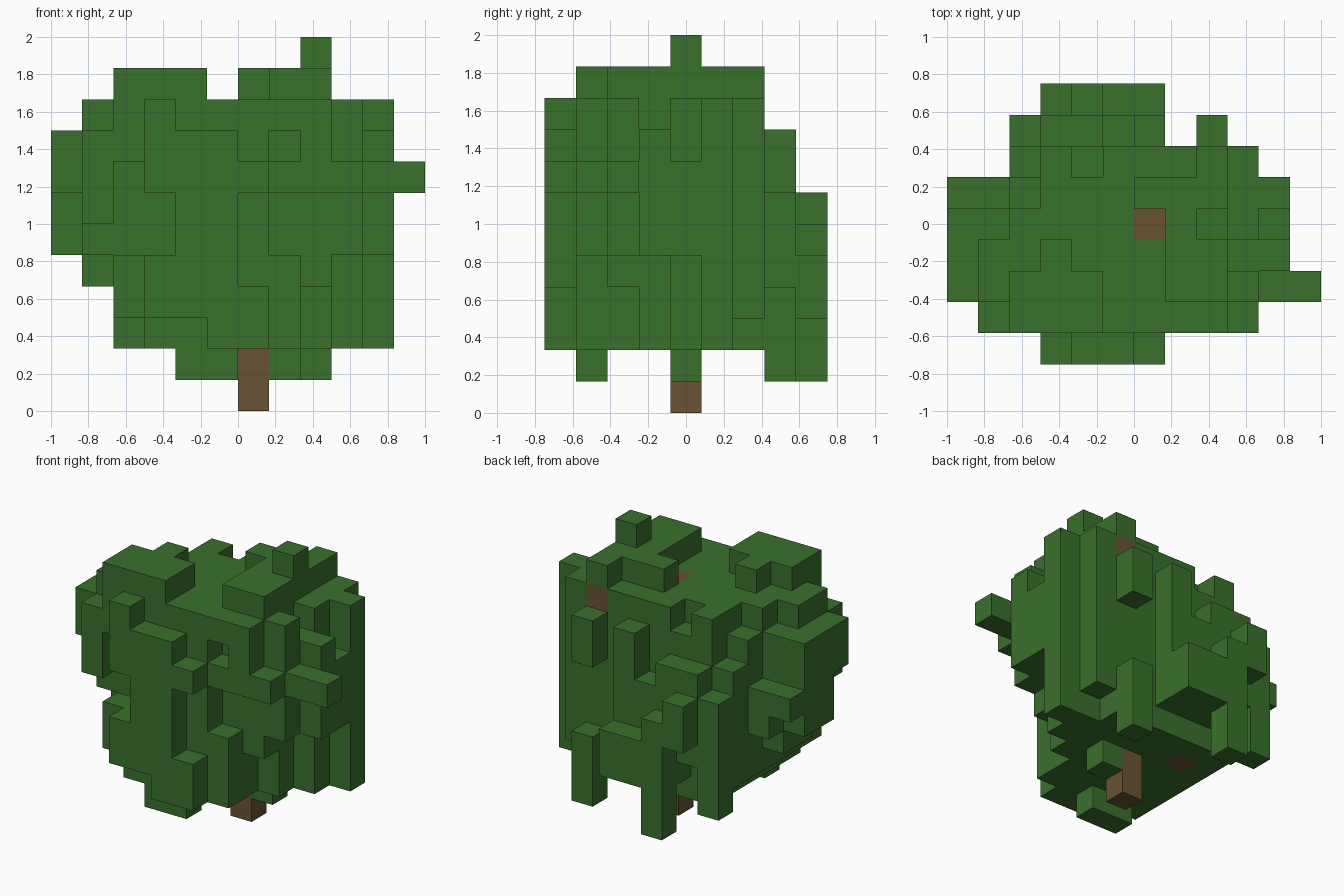
import bpy
import bmesh
from mathutils import Vector

default_cube = bpy.data.objects.get("Cube")
if default_cube:
    bpy.data.objects.remove(default_cube, do_unlink=True)

CELL = 1 / 6                       # edge length of one block
ORIGIN = Vector((-1, -0.75, 0))    # corner of the block grid


def make_material(name, color):
    material = bpy.data.materials.new(name)
    material.use_nodes = True
    material.diffuse_color = color
    material.node_tree.nodes["Principled BSDF"].inputs["Base Color"].default_value = color
    return material


def block(x, y, z):
    """All grid cells in a box given by three (start, end) ranges."""
    return {(i, j, k) for i in range(*x) for j in range(*y) for k in range(*z)}


def column(i, j, bottom, top):
    return block((i, i + 1), (j, j + 1), (bottom, top))


def build_blocks(name, cells, solid, material):
    """Make one mesh from the exposed sides of the given cells."""
    bm = bmesh.new()
    corners = {}

    def corner(point):
        key = tuple(round(value) for value in point)
        if key not in corners:
            corners[key] = bm.verts.new(ORIGIN + Vector(key) * CELL)
        return corners[key]

    for cell in sorted(cells):
        center = Vector(cell) + Vector((0.5, 0.5, 0.5))
        for axis in range(3):
            for sign in (-1, 1):
                normal = Vector((0, 0, 0))
                normal[axis] = sign
                neighbor = tuple(int(c + n) for c, n in zip(cell, normal))
                if neighbor in solid:
                    continue
                u = Vector((0, 0, 0))
                u[(axis + 1) % 3] = 0.5
                v = normal.cross(u)
                middle = center + normal / 2
                bm.faces.new([corner(middle + offset)
                              for offset in (-u - v, u - v, u + v, v - u)])
    mesh = bpy.data.meshes.new(name)
    bm.to_mesh(mesh)
    bm.free()
    mesh.materials.append(material)
    obj = bpy.data.objects.new(name, mesh)
    bpy.context.collection.objects.link(obj)
    return obj


# Wood: trunk and the two branch ends that show through the leaves
trunk = column(6, 4, 0, 10)
branches = column(8, 6, 9, 10) | column(4, 5, 2, 3)
wood = trunk | branches

# Main mass of leaves, with its notches taken out
leaves = block((3, 9), (1, 7), (2, 10))
leaves -= column(4, 6, 9, 10)
leaves -= column(3, 1, 5, 7)
leaves -= column(7, 1, 5, 7) | column(7, 1, 8, 9)
leaves -= column(8, 1, 2, 7) | column(8, 2, 2, 4)

# Crown
leaves |= block((2, 5), (1, 3), (10, 11))
leaves |= block((7, 9), (2, 6), (10, 11))
leaves |= column(3, 3, 10, 11) | column(6, 5, 10, 11)
leaves |= column(8, 6, 10, 11) | column(8, 4, 10, 12)

# Front clumps
leaves |= column(3, 0, 3, 5) | column(3, 0, 7, 10)
leaves |= column(4, 0, 3, 9) | column(5, 0, 2, 9)
leaves |= column(6, 0, 2, 4) | column(6, 0, 7, 8)

# Clumps on the -x side
leaves |= block((2, 3), (2, 5), (3, 10))
leaves |= column(2, 1, 3, 5) | column(2, 1, 8, 10)
leaves |= column(2, 5, 3, 9) | column(2, 6, 3, 8)
leaves |= column(1, 1, 6, 9) | column(1, 2, 5, 10)
leaves |= column(1, 3, 4, 10) | column(1, 4, 4, 9)
leaves |= column(1, 5, 5, 7) | column(0, 5, 6, 7)
leaves |= column(0, 2, 7, 9) | block((0, 1), (3, 5), (5, 9))

# Clumps on the +x side
leaves |= column(9, 1, 7, 8) | column(9, 2, 5, 10)
leaves |= column(9, 3, 5, 9) | column(9, 6, 3, 10)
leaves |= block((9, 10), (4, 6), (2, 10))
leaves |= column(10, 3, 5, 9) | column(10, 4, 5, 8)
leaves |= column(10, 5, 2, 10)
leaves |= block((10, 12), (2, 3), (7, 8))

# Back clumps
leaves |= column(2, 7, 2, 7) | column(3, 7, 4, 8)
leaves |= column(4, 7, 3, 8) | column(5, 7, 3, 7)
leaves |= column(6, 7, 3, 9)
leaves |= column(8, 7, 1, 4) | column(8, 7, 7, 9)
leaves |= column(3, 8, 5, 7) | column(4, 8, 1, 6)
leaves |= block((5, 7), (8, 9), (3, 5))

# Hanging leaves underneath
leaves |= block((4, 6), (1, 2), (1, 2))
leaves |= column(7, 4, 1, 2)

leaves -= wood
solid = leaves | wood

leaf_green = make_material("leaf green", (0.042, 0.162, 0.026, 1))
bark_brown = make_material("bark brown", (0.138, 0.087, 0.034, 1))
build_blocks("foliage", leaves, solid, leaf_green)
build_blocks("trunk", trunk, solid, bark_brown)
build_blocks("branch_ends", branches, solid, bark_brown)
